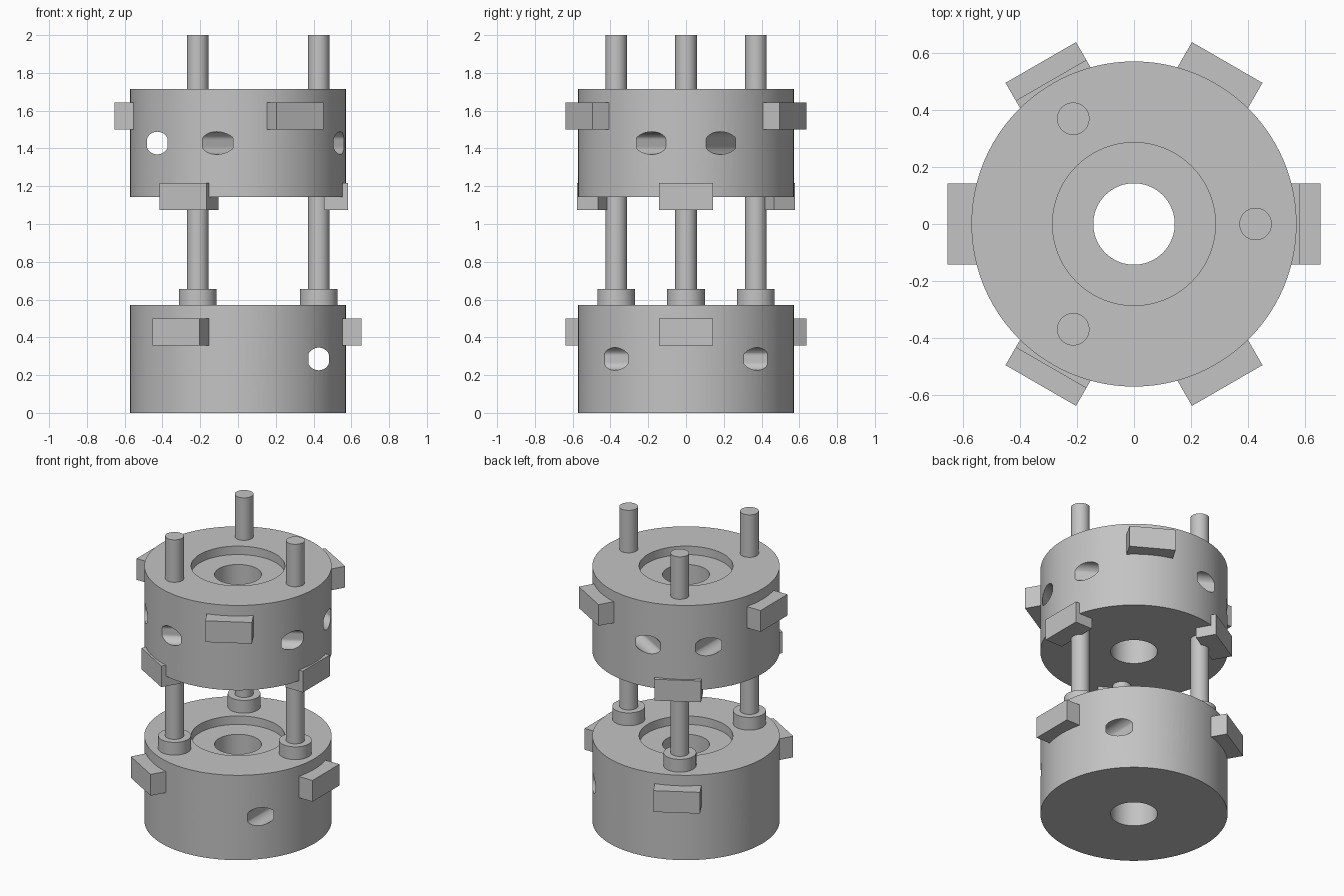
import bpy, bmesh
from math import radians, cos, sin
from mathutils import Matrix

if "Cube" in bpy.data.objects:
    bpy.data.objects.remove(bpy.data.objects["Cube"])

grey = bpy.data.materials.new("plain grey")
grey.use_nodes = True
grey.diffuse_color = (0.55, 0.55, 0.55, 1)
grey.node_tree.nodes["Principled BSDF"].inputs["Base Color"].default_value = grey.diffuse_color

RADIUS, HEIGHT, PIN_RADIUS = 0.571, 0.571, 0.427


def make_object(name, bm):
    bmesh.ops.recalc_face_normals(bm, faces=bm.faces)
    mesh = bpy.data.meshes.new(name)
    bm.to_mesh(mesh)
    bm.free()
    mesh.materials.append(grey)
    obj = bpy.data.objects.new(name, mesh)
    bpy.context.collection.objects.link(obj)
    return obj


def smooth(obj):
    bpy.ops.object.select_all(action='DESELECT')
    obj.select_set(True)
    bpy.context.view_layer.objects.active = obj
    bpy.ops.object.shade_smooth_by_angle(angle=radians(30))


def cylinder(name, radius, z0, z1, x, y):
    bm = bmesh.new()
    bmesh.ops.create_cone(bm, cap_ends=True, segments=40, radius1=radius, radius2=radius,
                          depth=z1 - z0, matrix=Matrix.Translation((x, y, (z0 + z1) / 2)))
    smooth(make_object(name, bm))


def tab(name, angle, inner, outer, z0):
    bm = bmesh.new()
    place = (Matrix.Rotation(radians(angle), 4, 'Z')
             @ Matrix.Translation(((inner + outer) / 2, 0, z0 + 0.0715))
             @ Matrix.Diagonal((outer - inner, 0.286, 0.143, 1)))
    bmesh.ops.create_cube(bm, size=1, matrix=place)
    make_object(name, bm)


def cross_hole(angle, z):
    # round bore with slightly flattened sides, running along a chord
    bm = bmesh.new()
    bmesh.ops.create_cone(bm, cap_ends=True, segments=48, radius1=0.06, radius2=0.06,
                          depth=1.4, matrix=Matrix.Rotation(radians(90), 4, 'X'))
    for v in bm.verts:
        v.co.x = max(-0.054, min(0.054, v.co.x))
    bmesh.ops.remove_doubles(bm, verts=bm.verts, dist=1e-5)
    bm.transform(Matrix.Rotation(radians(angle), 4, 'Z')
                 @ Matrix.Translation((PIN_RADIUS, 0, z)))
    cutter = make_object("hole_cutter", bm)
    cutter.hide_render = True
    return cutter


def drum(name, z0, first_angle):
    # turned body with a stepped central bore
    top = z0 + HEIGHT
    profile = [(0.143, z0), (RADIUS, z0), (RADIUS, top),
               (0.286, top), (0.286, top - 0.057), (0.143, top - 0.057)]
    bm = bmesh.new()
    verts = [bm.verts.new((r, 0, z)) for r, z in profile]
    edges = [bm.edges.new((verts[i - 1], verts[i])) for i in range(len(verts))]
    bmesh.ops.spin(bm, geom=verts + edges, cent=(0, 0, 0), axis=(0, 0, 1),
                   angle=radians(360), steps=96)
    bmesh.ops.remove_doubles(bm, verts=bm.verts, dist=1e-4)
    body = make_object(name, bm)
    # three cross holes
    for turn in (0, 120, 240):
        cutter = cross_hole(first_angle + turn, z0 + HEIGHT / 2)
        cut = body.modifiers.new("cross hole", 'BOOLEAN')
        cut.operation, cut.solver, cut.object = 'DIFFERENCE', 'EXACT', cutter
        bpy.context.view_layer.objects.active = body
        bpy.ops.object.modifier_apply(modifier=cut.name)
        bpy.data.objects.remove(cutter)
    smooth(body)


drum("lower_drum", 0, 0)
drum("upper_drum", 1.143, 60)

for number, angle in enumerate((0, 120, 240), 1):
    x, y = PIN_RADIUS * cos(radians(angle)), PIN_RADIUS * sin(radians(angle))
    # posts and their collars
    cylinder(f"collar_{number}", 0.1, HEIGHT, 0.657, x, y)
    cylinder(f"post_{number}", 0.057, HEIGHT, 2, x, y)
    # rim tabs and hanging tabs
    tab(f"lower_rim_tab_{number}", angle, 0.529, 0.655, 0.357)
    tab(f"hanging_tab_{number}", angle, 0.455, 0.583, 1.073)
    tab(f"upper_rim_tab_{number}", angle + 60, 0.529, 0.655, 1.5)
